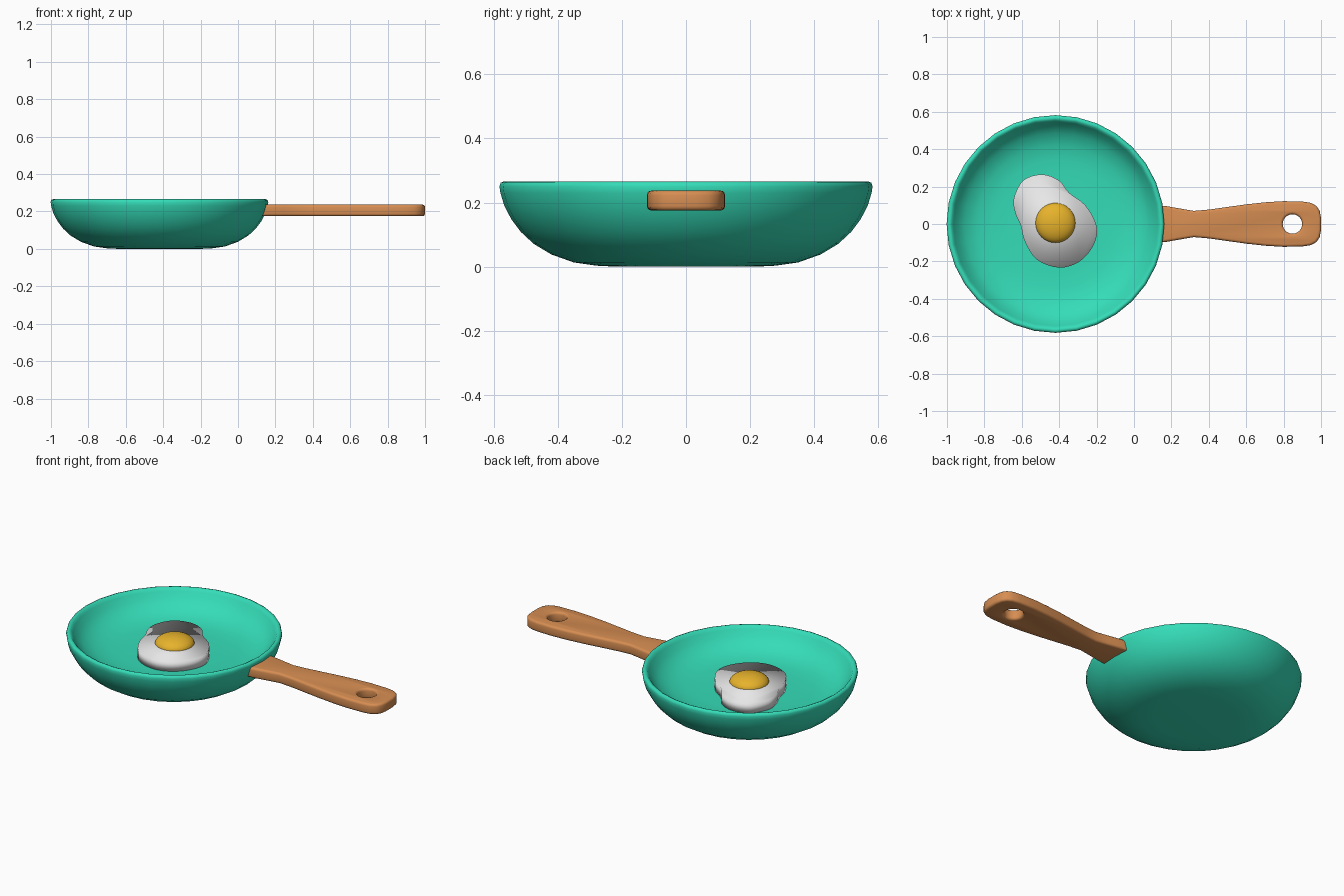
import bpy, bmesh, math
from mathutils import Vector

if "Cube" in bpy.data.objects:
    bpy.data.objects.remove(bpy.data.objects["Cube"])

PAN_X = -0.42


def material(name, rgb):
    m = bpy.data.materials.new(name)
    m.diffuse_color = (*rgb, 1)
    m.use_nodes = True
    m.node_tree.nodes["Principled BSDF"].inputs["Base Color"].default_value = m.diffuse_color
    return m


teal = material("teal enamel", (0.035, 0.72, 0.48))
wood = material("warm wood", (0.68, 0.27, 0.085))
white = material("egg white", (0.82, 0.82, 0.82))
yellow = material("yolk yellow", (0.80, 0.45, 0.025))


def finish(name, mesh, mat, angle=None):
    ob = bpy.data.objects.new(name, mesh)
    bpy.context.collection.objects.link(ob)
    mesh.materials.clear()
    mesh.materials.append(mat)
    bpy.context.view_layer.objects.active = ob
    bpy.ops.object.select_all(action='DESELECT')
    ob.select_set(True)
    if angle:
        bpy.ops.object.shade_smooth_by_angle(angle=math.radians(angle))
    else:
        bpy.ops.object.shade_smooth()
    return ob


def loft(name, rings, mat):
    """Skin closed rings of points and cap both ends."""
    bm = bmesh.new()
    loops = [[bm.verts.new(p) for p in r] for r in rings]
    n = len(loops[0])
    for a, b in zip(loops, loops[1:]):
        for i in range(n):
            j = (i + 1) % n
            bm.faces.new((a[i], a[j], b[j], b[i]))
    bm.faces.new(loops[0])
    bm.faces.new(loops[-1])
    bmesh.ops.recalc_face_normals(bm, faces=bm.faces)
    mesh = bpy.data.meshes.new(name)
    bm.to_mesh(mesh)
    bm.free()
    return finish(name, mesh, mat)


def circle(r, z, n=32):
    return [(PAN_X + r * math.cos(2 * math.pi * i / n),
             r * math.sin(2 * math.pi * i / n), z) for i in range(n)]


def smooth_loop(pts, steps):
    """Closed Catmull-Rom curve through 2D points."""
    pts = [Vector(p) for p in pts]
    n, out = len(pts), []
    for i in range(n):
        a, b, c, d = (pts[(i + k) % n] for k in (-1, 0, 1, 2))
        for s in range(steps):
            t = s / steps
            out.append(0.5 * (2 * b + (c - a) * t + (2 * a - 5 * b + 4 * c - d) * t * t
                              + (3 * b - a - 3 * c + d) * t ** 3))
    return out


# Pan: outer wall, rolled rim, then the shallower inside
profile = [(0.22, 0), (0.28, 0.003), (0.35, 0.013), (0.42, 0.038), (0.475, 0.071),
           (0.515, 0.108), (0.545, 0.148), (0.567, 0.19), (0.579, 0.23), (0.582, 0.25),
           (0.578, 0.262), (0.567, 0.266), (0.556, 0.261), (0.546, 0.247), (0.525, 0.215),
           (0.485, 0.178), (0.42, 0.150), (0.34, 0.138), (0.25, 0.135)]
loft("pan", [circle(r, z) for r, z in profile], teal)

# Egg white: two-lobed flat puddle with one smooth normal across its edge
outline = smooth_loop([(-.49, .265), (-.40, .232), (-.345, .165), (-.26, .1), (-.200, -.01),
                       (-.215, -.11), (-.29, -.2), (-.40, -.233), (-.52, -.19), (-.585, -.09),
                       (-.605, -.01), (-.635, .06), (-.642, .14), (-.59, .235)], 4)
loft("egg_white", [[(p.x, p.y, z) for p in outline] for z in (0.134, 0.192)], white)

# Yolk
bpy.ops.mesh.primitive_uv_sphere_add(segments=32, ring_count=16, radius=1)
tmp = bpy.context.object
yolk_mesh = tmp.data
for v in yolk_mesh.vertices:
    v.co = (PAN_X + 0.107 * v.co.x, 0.006 + 0.107 * v.co.y, 0.189 + 0.051 * v.co.z)
bpy.data.objects.remove(tmp)
finish("egg_yolk", yolk_mesh, yellow)

# Handle: mirrored outline with a hanging hole, extruded with rounded edges
half = [(.125, .1), (.17, .096), (.25, .082), (.32, .07), (.40, .077), (.50, .091),
        (.60, .105), (.70, .116), (.80, .122), (.90, .12), (.945, .113), (.975, .097),
        (.993, .07), (1.0, .03)]
handle_outline = half + [(x, -y) for x, y in reversed(half)]
hole = [(0.847 + 0.052 * math.cos(math.pi * i / 12), 0.052 * math.sin(math.pi * i / 12))
        for i in range(24)]
curve = bpy.data.curves.new("handle_curve", 'CURVE')
curve.dimensions = '2D'
curve.fill_mode = 'BOTH'
for pts in (handle_outline, hole):
    sp = curve.splines.new('POLY')
    sp.points.add(len(pts) - 1)
    for q, (x, y) in zip(sp.points, pts):
        q.co = (x, y, 0, 1)
    sp.use_cyclic_u = True
curve.bevel_depth = 0.014
curve.offset = -0.014
curve.bevel_resolution = 2
curve.extrude = 0.017
cob = bpy.data.objects.new("handle_curve", curve)
bpy.context.collection.objects.link(cob)
deps = bpy.context.evaluated_depsgraph_get()
mesh = bpy.data.meshes.new_from_object(cob.evaluated_get(deps))
bpy.data.objects.remove(cob)
bm = bmesh.new()
bm.from_mesh(mesh)
bmesh.ops.remove_doubles(bm, verts=bm.verts, dist=0.0002)
bmesh.ops.translate(bm, verts=bm.verts, vec=(0, 0, 0.206))
bmesh.ops.recalc_face_normals(bm, faces=bm.faces)
bm.to_mesh(mesh)
bm.free()
finish("handle", mesh, wood, 40)
